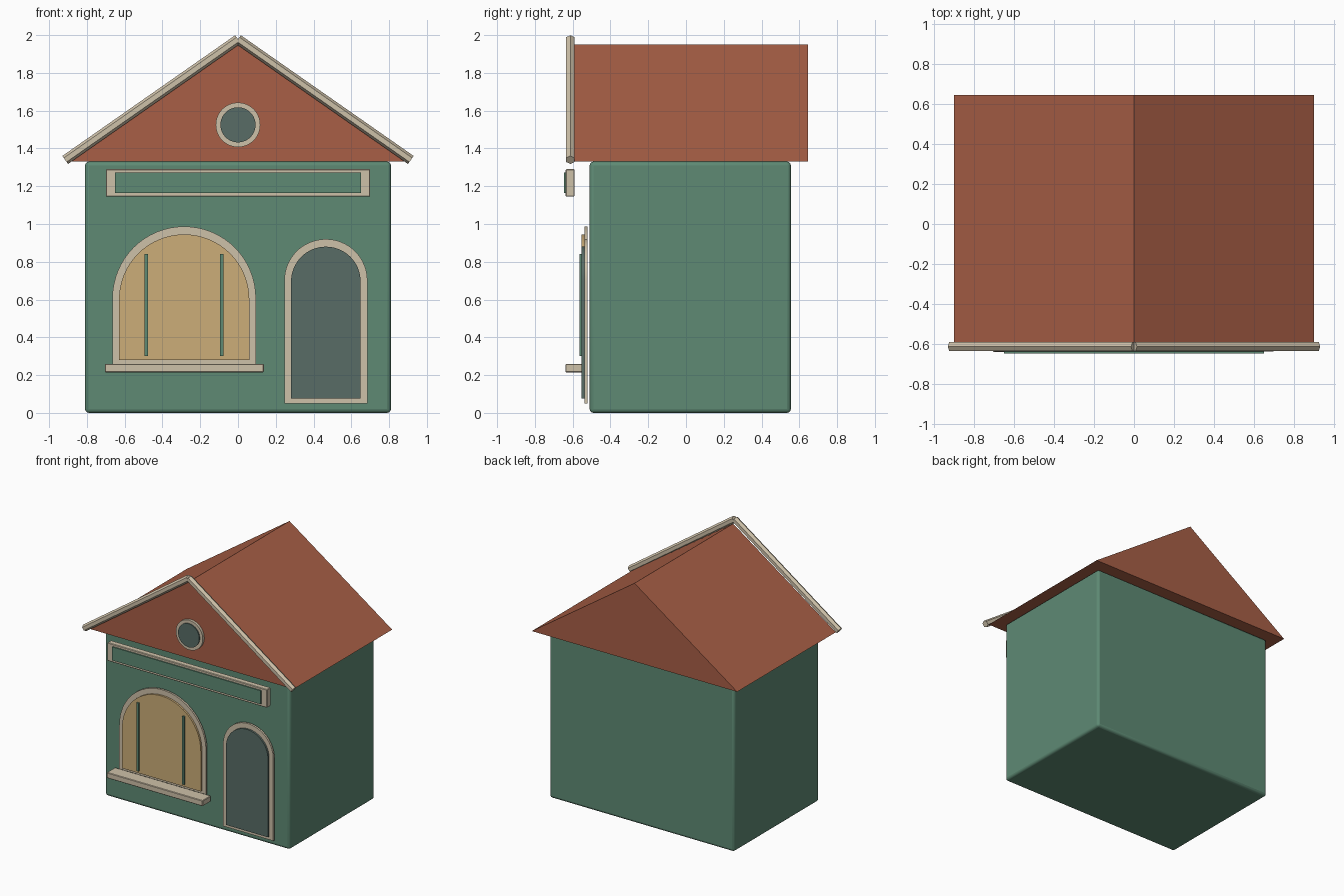
import bpy, bmesh, math
from mathutils import Vector

cube = bpy.data.objects.get("Cube")
if cube:
    bpy.data.objects.remove(cube, do_unlink=True)


def material(name, rgb):
    lin = [((c / 255 + 0.055) / 1.055) ** 2.4 for c in rgb] + [1.0]
    m = bpy.data.materials.new(name)
    m.use_nodes = True
    m.diffuse_color = lin
    m.node_tree.nodes["Principled BSDF"].inputs["Base Color"].default_value = lin
    return m


GREEN = material("wall green", (94, 138, 116))
ROOF = material("roof terracotta", (168, 95, 70))
CREAM = material("trim cream", (206, 193, 169))
GLASS = material("dark glass", (88, 108, 102))
AMBER = material("window amber", (204, 173, 120))


def finish(name, bm, mat, bevel=0, segments=1, smooth=False):
    bmesh.ops.recalc_face_normals(bm, faces=bm.faces)
    mesh = bpy.data.meshes.new(name)
    bm.to_mesh(mesh)
    bm.free()
    mesh.materials.append(mat)
    ob = bpy.data.objects.new(name, mesh)
    bpy.context.collection.objects.link(ob)
    if bevel:
        mod = ob.modifiers.new("soft edges", "BEVEL")
        mod.width, mod.segments = bevel, segments
    if smooth:
        bpy.ops.object.select_all(action="DESELECT")
        ob.select_set(True)
        bpy.context.view_layer.objects.active = ob
        bpy.ops.object.shade_smooth_by_angle(angle=math.radians(30))
    return ob


def slab(name, outline, y0, y1, mat, **kw):
    """Extrude an (x, z) outline from y0 to y1."""
    bm = bmesh.new()
    face = bm.faces.new([bm.verts.new((x, y0, z)) for x, z in outline])
    ext = bmesh.ops.extrude_face_region(bm, geom=[face])
    moved = [v for v in ext["geom"] if isinstance(v, bmesh.types.BMVert)]
    bmesh.ops.translate(bm, verts=moved, vec=(0, y1 - y0, 0))
    return finish(name, bm, mat, **kw)


def rect(x0, x1, z0, z1):
    return [(x0, z0), (x1, z0), (x1, z1), (x0, z1)]


def arc(cx, cz, r, sweep, n):
    return [(cx + r * math.cos(sweep * i / n), cz + r * math.sin(sweep * i / n))
            for i in range(n + 1)]


def arch(cx, half, bottom, top):
    return ([(cx - half, bottom), (cx + half, bottom)]
            + arc(cx, top - half, half, math.pi, 32))


def disc(cx, cz, r):
    return arc(cx, cz, r, math.tau, 40)[:-1]


# House body
slab("house_body", rect(-0.81, 0.81, 0, 1.33), -0.51, 0.555, GREEN,
     bevel=0.02, segments=3, smooth=True)

# Gabled roof
slab("roof", [(-0.9, 1.33), (0.9, 1.33), (0, 1.95)], -0.59, 0.645, ROOF)

# Six-sided trim beams along the front gable
for side, label in ((1, "left"), (-1, "right")):
    low, high = Vector((side * 0.915, -0.612, 1.339)), Vector((0, -0.612, 1.978))
    along = (high - low).normalized()
    up = Vector((0, 1, 0)).cross(along)
    bm = bmesh.new()
    rings = []
    for end in (low, high):
        rings.append([bm.verts.new(end + 0.026 * (math.cos(a) * up + math.sin(a) * Vector((0, 1, 0))))
                      for a in (math.tau * i / 6 for i in range(6))])
        bm.faces.new(rings[-1])
    for i in range(6):
        j = (i + 1) % 6
        bm.faces.new((rings[0][i], rings[0][j], rings[1][j], rings[1][i]))
    finish(f"gable_trim_{label}", bm, CREAM)

# Round gable window
slab("gable_window_frame", disc(0, 1.525, 0.118), -0.61, -0.585, CREAM, smooth=True)
slab("gable_window_glass", disc(0, 1.525, 0.093), -0.618, -0.61, GLASS, smooth=True)

# Sign board
slab("sign_frame", rect(-0.70, 0.70, 1.145, 1.29), -0.637, -0.59, CREAM, bevel=0.004)
slab("sign_panel", rect(-0.65, 0.65, 1.165, 1.272), -0.646, -0.637, GREEN)

# Arched shop window with bars and sill
slab("window_frame", arch(-0.285, 0.38, 0.26, 0.987), -0.537, -0.521, CREAM, smooth=True)
slab("window_pane", arch(-0.285, 0.345, 0.28, 0.945), -0.552, -0.537, AMBER, smooth=True)
for x, label in ((-0.085, "left"), (-0.485, "right")):
    slab(f"window_bar_{label}", rect(x - 0.009, x + 0.009, 0.30, 0.84),
         -0.565, -0.552, GREEN)
slab("window_sill", rect(-0.705, 0.137, 0.215, 0.26), -0.638, -0.534, CREAM, bevel=0.004)

# Arched door
slab("door_frame", arch(0.465, 0.22, 0.05, 0.92), -0.537, -0.521, CREAM, smooth=True)
slab("door_panel", arch(0.465, 0.184, 0.075, 0.88), -0.552, -0.537, GLASS, smooth=True)
